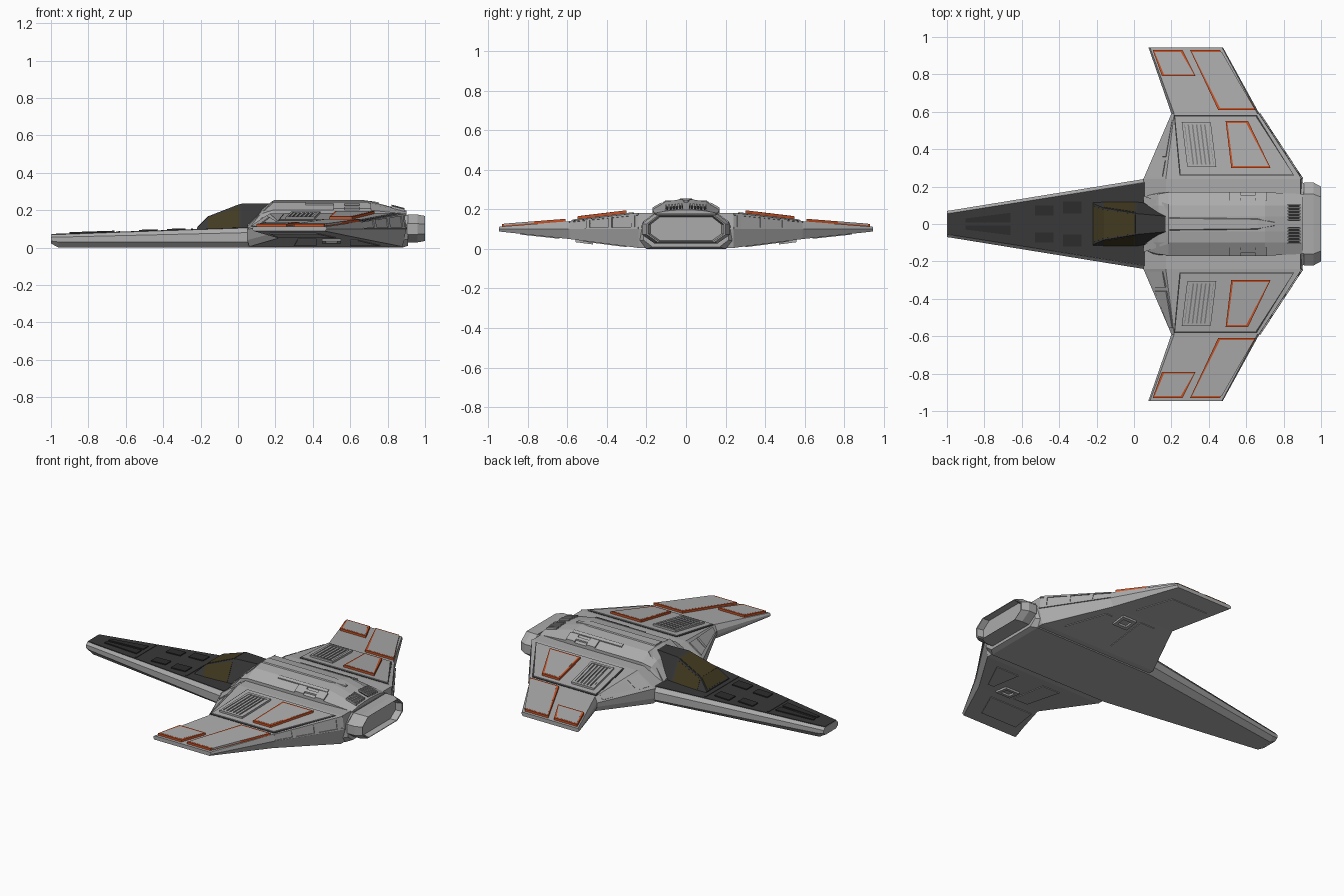
import bpy, bmesh
from mathutils import Vector


def material(name, rgb):
    m = bpy.data.materials.new(name)
    m.diffuse_color = (*rgb, 1)
    return m


GREY = material("hull_grey", (0.41, 0.41, 0.41))
SHADE = material("recess_grey", (0.2, 0.2, 0.2))
DARK = material("charcoal", (0.04, 0.04, 0.04))
BLACK = material("vent_black", (0.025, 0.025, 0.025))
GLASS = material("amber_glass", (0.055, 0.043, 0.015))
RED = material("orange_red", (0.6, 0.085, 0.018))


def finish(bm, name, mat=GREY):
    bmesh.ops.recalc_face_normals(bm, faces=bm.faces)
    me = bpy.data.meshes.new(name)
    bm.to_mesh(me)
    bm.free()
    ob = bpy.data.objects.new(name, me)
    bpy.context.collection.objects.link(ob)
    me.materials.append(mat)
    return ob


def add_loft(bm, rings):
    vs = [[bm.verts.new(p) for p in r] for r in rings]
    n = len(vs[0])
    for a, b in zip(vs, vs[1:]):
        for i in range(n):
            bm.faces.new((a[i], a[(i + 1) % n], b[(i + 1) % n], b[i]))
    bm.faces.new(vs[0])
    bm.faces.new(vs[-1])


def loft_x(name, sections, mat=GREY):
    # sections: (x, [(half width, z), ...]) mirrored across y = 0
    bm = bmesh.new()
    add_loft(bm, [[(x, y, z) for y, z in h] + [(x, -y, z) for y, z in reversed(h)]
                  for x, h in sections])
    return finish(bm, name, mat)


def plates(name, polys, zfun, h0, h1, mat=GREY):
    # slabs following a height function, on both sides of the ship
    bm = bmesh.new()
    for pts in polys:
        for s in (1, -1):
            add_loft(bm, [[(x, s * y, zfun(x, y) + h) for x, y in pts] for h in (h0, h1)])
    return finish(bm, name, mat)


def panels(name, corners, cells, thick, mat=GREY, both=True):
    # slabs on a four-cornered face; cells are (u0, u1, v0, v1)
    bm = bmesh.new()
    a, b, c, d = map(Vector, corners)
    n = (c - a).cross(d - b).normalized()
    for u0, u1, v0, v1 in cells:
        quad = [a.lerp(b, u).lerp(d.lerp(c, u), v)
                for u, v in ((u0, v0), (u1, v0), (u1, v1), (u0, v1))]
        for s in ((1, -1) if both else (1,)):
            add_loft(bm, [[((p + n * t).x, s * (p + n * t).y, (p + n * t).z) for p in quad]
                          for t in (-thick, thick)])
    return finish(bm, name, mat)


def shrink(pts, k):
    cx, cy = (sum(c) / len(pts) for c in zip(*pts))
    return [(x + (k if x < cx else -k), y + (k if y < cy else -k)) for x, y in pts]


def frame(pts, w):
    q = shrink(pts, w)
    return [[pts[i], pts[(i + 1) % 4], q[(i + 1) % 4], q[i]] for i in range(4)]


def rect(x0, x1, y0, y1):
    return [(x0, y0), (x1, y0), (x1, y1), (x0, y1)]


def piecewise(table):
    def f(x, y):
        for (y0, z0), (y1, z1) in zip(table, table[1:]):
            if y <= y1 or y1 == table[-1][0]:
                return z0 + (z1 - z0) * (y - y0) / (y1 - y0)
    return f


top_z = piecewise([(0.24, 0.182), (0.59, 0.14), (0.945, 0.112)])
low_z = piecewise([(0.24, 0.005), (0.59, 0.05), (0.945, 0.088)])
plating_z = lambda x, y: top_z(x, y) + 0.007

# Wings: one loft from tip to tip
wing = {0.24: [(0.06, 0.005), (0.05, 0.04), (0.05, 0.1), (0.17, 0.182), (0.89, 0.182), (0.9, 0.1), (0.88, 0.005)],
        0.59: [(0.215, 0.05), (0.2, 0.08), (0.2, 0.105), (0.215, 0.14), (0.66, 0.14), (0.67, 0.1), (0.65, 0.05)],
        0.945: [(0.085, 0.088), (0.077, 0.095), (0.077, 0.105), (0.085, 0.112), (0.47, 0.112), (0.475, 0.1), (0.465, 0.088)]}
bm = bmesh.new()
add_loft(bm, [[(x, y, z) for x, z in wing[abs(y)]] for y in (-0.945, -0.59, -0.24, 0.24, 0.59, 0.945)])
finish(bm, "wings")

# Hull keel running from nose to stern
loft_x("hull", [
    (-1.0, [(0.05, 0.022), (0.07, 0.035), (0.07, 0.055), (0.056, 0.07)]),
    (-0.96, [(0.055, 0.0), (0.076, 0.03), (0.076, 0.056), (0.06, 0.071)]),
    (0.05, [(0.2, 0.0), (0.24, 0.03), (0.24, 0.08), (0.222, 0.105)]),
    (0.88, [(0.2, 0.0), (0.24, 0.04), (0.24, 0.08), (0.22, 0.105)]),
    (0.91, [(0.17, 0.01), (0.215, 0.045), (0.215, 0.14), (0.16, 0.18)])])

# Dark nose deck and its raised hatches
deck_z = lambda x, y: 0.07 + (x + 1) / 1.05 * 0.035
plates("nose_deck", [[(-0.998, 0), (0.06, 0), (0.06, 0.222), (-0.998, 0.055)]], deck_z, -0.01, 0.003, DARK)
plates("nose_hatches", [[(-0.9, 0.008), (-0.66, 0.008), (-0.66, 0.06), (-0.9, 0.03)],
                        rect(-0.53, -0.43, 0.045, 0.1), rect(-0.38, -0.28, 0.055, 0.12)],
       deck_z, 0, 0.009, BLACK)
plates("nose_seams", [rect(-0.64, -0.63, 0, 0.1), rect(-0.25, -0.24, 0, 0.16)], deck_z, 0, 0.006, DARK)

# Cockpit canopy with glass panes
loft_x("canopy", [(-0.22, [(0.12, 0.09), (0.11, 0.105)]),
                  (-0.16, [(0.122, 0.09), (0.085, 0.165)]),
                  (0.02, [(0.125, 0.09), (0.055, 0.235)]),
                  (0.19, [(0.1, 0.09), (0.04, 0.237)])], DARK)
panels("windscreen", [(-0.16, -0.085, 0.165), (0.02, -0.055, 0.235), (0.02, 0.055, 0.235), (-0.16, 0.085, 0.165)],
       [(0.0, 0.93, 0.05, 0.95)], 0.002, GLASS, False)
panels("front_pane", [(-0.22, -0.11, 0.105), (-0.16, -0.085, 0.165), (-0.16, 0.085, 0.165), (-0.22, 0.11, 0.105)],
       [(0.08, 1, 0.05, 0.95)], 0.002, GLASS, False)
panels("side_panes", [(-0.16, 0.122, 0.09), (0.02, 0.125, 0.09), (0.02, 0.055, 0.235), (-0.16, 0.085, 0.165)],
       [(0.0, 0.93, 0.12, 0.92)], 0.002, GLASS)

# Dorsal spine with central ridge, shoulders and clamps
loft_x("dorsal_spine", [(0.06, [(0.15, 0.1), (0.14, 0.105), (0.1, 0.12), (0.02, 0.125)]),
                        (0.13, [(0.165, 0.16), (0.16, 0.182), (0.1, 0.2), (0.03, 0.21)]),
                        (0.185, [(0.17, 0.17), (0.17, 0.2), (0.1, 0.24), (0.04, 0.249)]),
                        (0.7, [(0.17, 0.17), (0.17, 0.2), (0.1, 0.24), (0.04, 0.249)]),
                        (0.9, [(0.16, 0.15), (0.16, 0.18), (0.1, 0.192), (0.04, 0.197)])])
loft_x("spine_ridge", [(0.19, [(0.04, 0.24), (0.03, 0.255)]), (0.66, [(0.035, 0.24), (0.025, 0.255)]),
                       (0.75, [(0.015, 0.22), (0.008, 0.243)])])
shoulder_z = lambda x, y: 0.125 + (x - 0.05) / 0.135 * 0.121 - max(0, y - 0.1) * 0.3
plates("shoulders", [[(0.05, 0.115), (0.05, 0.15), (0.185, 0.105), (0.185, 0.03)]], shoulder_z, -0.04, 0)
chamfer_z = lambda x, y: 0.24 - (y - 0.1) * 0.571
plates("spine_clamps", [rect(0.51, 0.57, 0.125, 0.17), rect(0.65, 0.71, 0.125, 0.17),
                        rect(0.57, 0.65, 0.14, 0.155)], chamfer_z, -0.01, 0.009)
plates("spine_side_plates", [rect(0.36, 0.7, 0.104, 0.12)], chamfer_z, -0.005, 0.006)

# Rear vents on the spine slope
slope_z = lambda x, y: 0.249 - (x - 0.7) * 0.26 - max(0, y - 0.04) * 0.1
plates("rear_vent_bed", [rect(0.825, 0.885, 0.015, 0.1)], slope_z, -0.005, 0.003, BLACK)
plates("rear_vent_slats", [rect(0.82, 0.89, 0.018 + i * 0.016, 0.026 + i * 0.016) for i in range(6)],
       slope_z, 0, 0.012)

# Engine nozzle: octagonal shroud with a shallow throat
bm = bmesh.new()
octagon = [(0.155, -0.072), (0.215, -0.03), (0.215, 0.025), (0.155, 0.072)]
octagon += [(-y, z) for y, z in reversed(octagon)]
add_loft(bm, [[(x, y * k, 0.102 + z * k) for y, z in octagon]
              for x, k in ((0.88, 0.97), (0.91, 1.03), (0.96, 1.03), (1.0, 0.93), (0.998, 0.89), (0.96, 0.84))])
finish(bm, "engine_nozzle")

# Inner wing plating
inner = [(0.25, 0.265), (0.85, 0.265), (0.65, 0.575), (0.22, 0.575)]
plates("wing_plating", [inner], top_z, -0.003, 0.007)
plates("plating_seam", frame(shrink(inner, -0.007), 0.007), top_z, -0.003, 0.002, DARK)

# Orange-edged armour plates with grey caps
outer_armour = [[(0.30, 0.93), (0.46, 0.93), (0.65, 0.61), (0.45, 0.61)],
                [(0.10, 0.93), (0.26, 0.93), (0.33, 0.79), (0.15, 0.79)]]
inner_armour = [[(0.49, 0.55), (0.61, 0.55), (0.73, 0.30), (0.52, 0.30)]]
for part, polys, zf in (("outer", outer_armour, top_z), ("inner", inner_armour, plating_z)):
    plates(part + "_armour_edges", polys, zf, 0, 0.013, RED)
    plates(part + "_armour_caps", [shrink(p, 0.01) for p in polys], zf, 0.005, 0.0138)

# Wing vents: frame, bed and slats
vent = [(0.255, 0.545), (0.41, 0.545), (0.44, 0.305), (0.285, 0.305)]
plates("wing_vent_frame", frame(vent, 0.014), plating_z, 0, 0.012)
plates("wing_vent_bed", [shrink(vent, 0.012)], plating_z, 0, 0.004, SHADE)
plates("wing_vent_slats", [[(0.272 + i * 0.022, 0.535), (0.286 + i * 0.022, 0.535),
                            (0.314 + i * 0.022, 0.315), (0.3 + i * 0.022, 0.315)] for i in range(6)],
       plating_z, 0, 0.009)

# Leading and trailing edge panels
panels("leading_edge_panels", [(0.05, 0.24, 0.1), (0.2, 0.59, 0.105), (0.215, 0.59, 0.14), (0.17, 0.24, 0.182)],
       [(0.04, 0.28, 0.15, 0.85), (0.34, 0.9, 0.15, 0.85)], 0.005)
panels("trailing_edge_ribs", [(0.9, 0.24, 0.1), (0.67, 0.59, 0.1), (0.66, 0.59, 0.14), (0.89, 0.24, 0.182)],
       [(0, 1, 0.86, 1), (0, 1, 0, 0.12), (0.05, 0.1, 0, 1), (0.38, 0.43, 0, 1), (0.7, 0.75, 0, 1)], 0.006)

# Underside hatches and plating
plates("underside_hatch", frame(rect(0.45, 0.55, 0.47, 0.56), 0.02), low_z, 0.005, -0.012)
plates("underside_panels", [[(0.3, 0.3), (0.42, 0.3), (0.42, 0.56), (0.32, 0.56)],
                            [(0.6, 0.3), (0.76, 0.3), (0.64, 0.52), (0.6, 0.52)],
                            [(0.22, 0.64), (0.52, 0.64), (0.42, 0.84), (0.17, 0.84)]], low_z, 0.004, -0.004)
